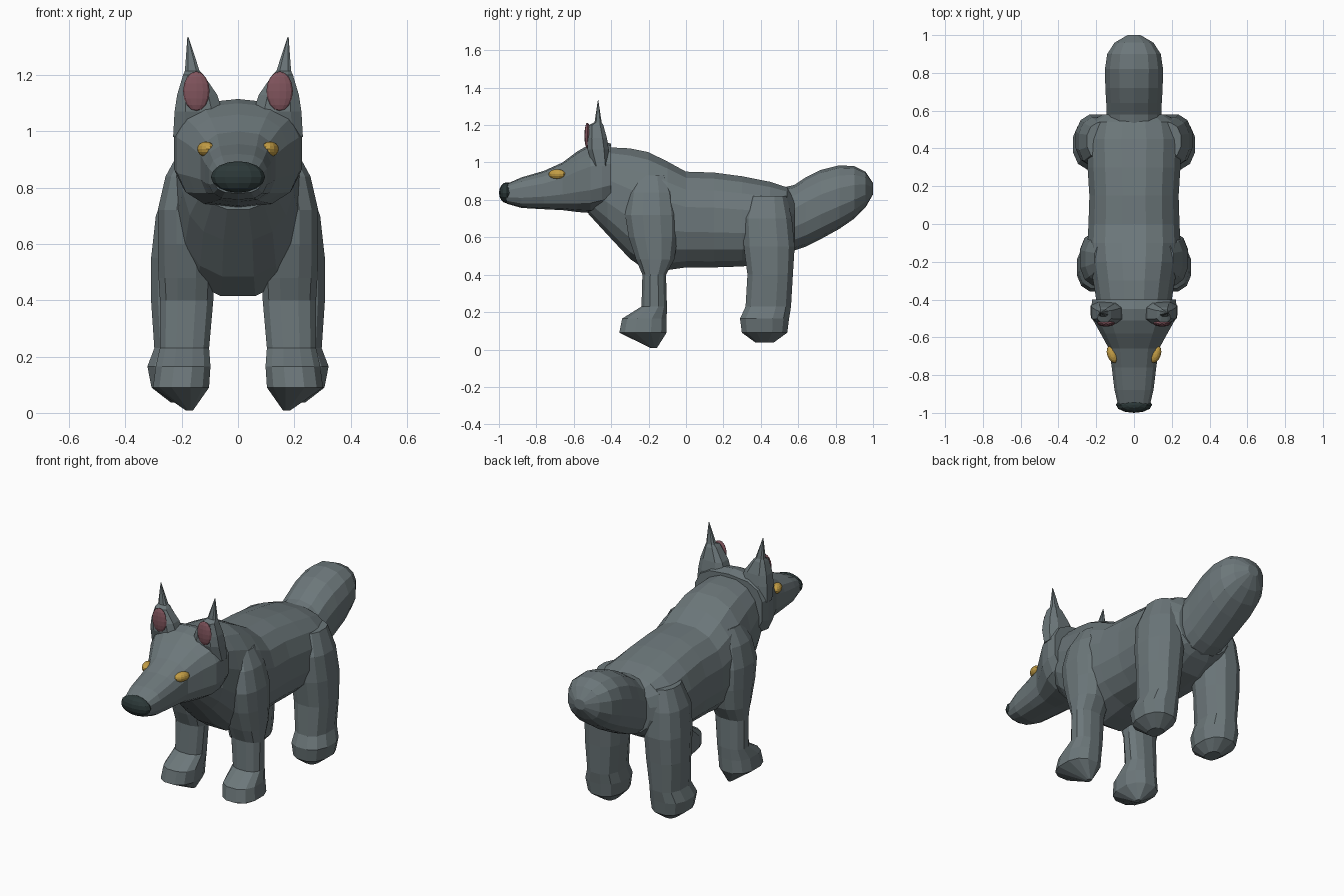
import bpy, bmesh, math
from mathutils import Vector

cube = bpy.data.objects.get("Cube")
if cube:
    bpy.data.objects.remove(cube)


def material(name, rgb):
    m = bpy.data.materials.new(name)
    m.use_nodes = True
    m.diffuse_color = (*rgb, 1)
    m.node_tree.nodes["Principled BSDF"].inputs["Base Color"].default_value = (*rgb, 1)
    return m


fur = material("grey_fur", (.15, .185, .195))
pink = material("ear_pink", (.22, .09, .11))
gold = material("eye_gold", (.55, .34, .06))
black = material("nose_black", (.025, .04, .04))


def finish(bm, name, mat):
    bmesh.ops.recalc_face_normals(bm, faces=bm.faces)
    mesh = bpy.data.meshes.new(name)
    bm.to_mesh(mesh)
    bm.free()
    mesh.materials.append(mat)
    obj = bpy.data.objects.new(name, mesh)
    bpy.context.collection.objects.link(obj)
    return obj


def loft(name, axis, sections, sides=12, power=2.4, side=1):
    """Skin rounded-box rings; a section is (position, x0, x1, low, high)."""
    bm = bmesh.new()
    rings = []
    for t, x0, x1, u0, u1 in sections:
        ring = []
        for i in range(sides):
            a = math.tau * (i + .5) / sides
            c, s = math.cos(a), math.sin(a)
            c = math.copysign(abs(c) ** (2 / power), c)
            s = math.copysign(abs(s) ** (2 / power), s)
            x = side * ((x0 + x1) / 2 + c * (x1 - x0) / 2)
            u = (u0 + u1) / 2 + s * (u1 - u0) / 2
            ring.append(bm.verts.new((x, t, u) if axis == "y" else (x, u, t)))
        rings.append(ring)
    for r, q in zip(rings, rings[1:]):
        for i in range(sides):
            j = (i + 1) % sides
            bm.faces.new((r[i], r[j], q[j], q[i]))
    bm.faces.new(rings[0])
    bm.faces.new(rings[-1])
    return finish(bm, name, mat=fur)


def centred(rows):
    return [(y, -w, w, lo, hi) for y, w, lo, hi in rows]


def ellipsoid(name, centre, radii, mat, turn=0):
    bm = bmesh.new()
    bmesh.ops.create_uvsphere(bm, u_segments=12, v_segments=8, radius=1)
    bmesh.ops.scale(bm, vec=Vector(radii), verts=bm.verts)
    obj = finish(bm, name, mat)
    obj.location = centre
    obj.rotation_euler.z = turn
    return obj


# Torso, from neck to rump
loft("torso", "y", centred([
    (-.52, .15, .72, 1.05), (-.42, .2, .61, 1.085), (-.3, .22, .48, 1.08),
    (-.2, .24, .41, 1.06), (-.1, .25, .42, 1.01), (0, .245, .435, .955),
    (.15, .24, .435, .95), (.3, .25, .44, .93), (.45, .255, .46, .9),
    (.54, .235, .51, .87), (.58, .17, .54, .83)]), sides=16)

# Bushy upturned tail
loft("tail", "y", centred([
    (.45, .15, .52, .85), (.58, .15, .53, .88), (.64, .15, .55, .92),
    (.72, .155, .59, .96), (.82, .157, .645, .985), (.9, .145, .7, .98),
    (.96, .105, .76, .95), (1, .035, .83, .89)]), sides=14)

# Wedge-shaped head and muzzle
loft("head", "y", centred([
    (-.96, .085, .78, .885), (-.88, .105, .757, .92), (-.76, .12, .75, .955),
    (-.66, .135, .745, 1), (-.58, .18, .735, 1.06), (-.51, .22, .73, 1.1),
    (-.45, .232, .745, 1.115), (-.4, .225, .77, 1.1)]), sides=14, power=2.8)

ellipsoid("nose", (0, -.957, .838), (.096, .043, .056), black)

for label, s in (("left", 1), ("right", -1)):
    # Front leg with shoulder and pointed paw
    loft(label + "_front_leg", "z", [
        (.008, .16, .185, -.19, -.155), (.09, .1, .305, -.36, -.1),
        (.165, .095, .295, -.345, -.1), (.23, .1, .28, -.24, -.1),
        (.4, .085, .28, -.235, -.105), (.48, .08, .285, -.27, -.06),
        (.6, .08, .288, -.31, -.04), (.72, .08, .288, -.33, -.04),
        (.84, .08, .26, -.31, -.06), (.93, .08, .21, -.26, -.1)],
        side=s)

    # Hind leg with thigh and rounded paw
    loft(label + "_hind_leg", "z", [
        (.037, .16, .24, .37, .47), (.09, .11, .31, .295, .545),
        (.165, .1, .325, .285, .555), (.23, .11, .3, .315, .565),
        (.4, .09, .312, .325, .575), (.55, .08, .312, .305, .585),
        (.7, .08, .295, .3, .57), (.82, .08, .25, .34, .54)],
        side=s)

    # Ear with a thin spiked tip
    loft(label + "_ear", "z", [
        (.98, .06, .235, -.5, -.41), (1.07, .05, .23, -.53, -.41),
        (1.13, .07, .22, -.53, -.42), (1.2, .12, .197, -.52, -.44),
        (1.215, .135, .19, -.49, -.45), (1.335, .176, .18, -.471, -.469)],
        sides=8, power=3, side=s)
    ellipsoid(label + "_inner_ear", (s * .148, -.527, 1.143), (.047, .016, .07), pink)
    ellipsoid(label + "_eye", (s * .114, -.69, .937), (.028, .048, .027), gold, s * -.35)
